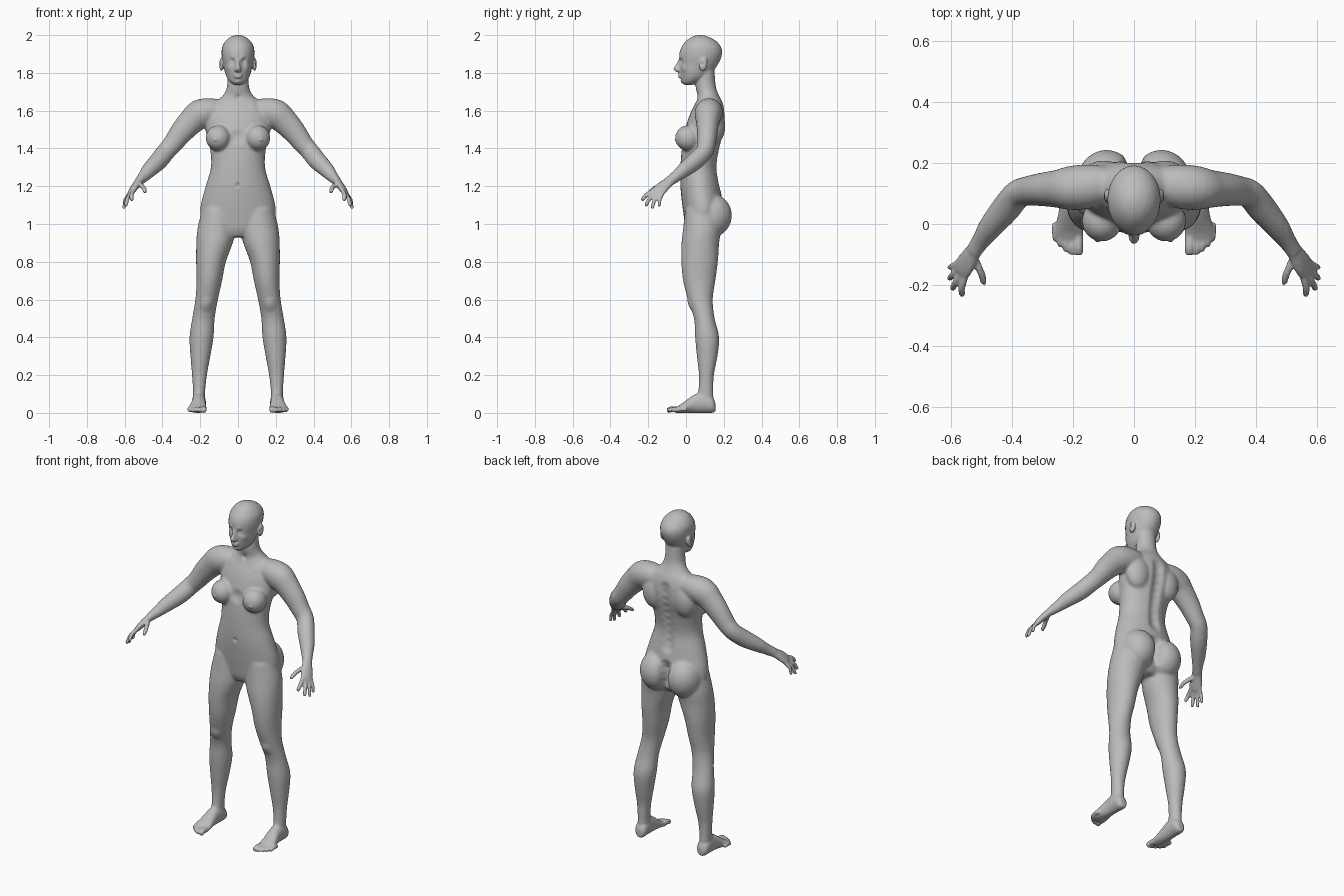
import bpy, bmesh, math
from mathutils import Vector, Matrix, kdtree

cube = bpy.data.objects.get("Cube")
if cube:
    bpy.data.objects.remove(cube, do_unlink=True)

bm = bmesh.new()
X, Y, Z = Vector((1, 0, 0)), Vector((0, 1, 0)), Vector((0, 0, 1))
SIDES = (1, -1)


def refine(rows, steps=4):
    """Smooth the rows of a section list with a Catmull-Rom spline."""
    out = []
    for i in range(len(rows) - 1):
        a, b = rows[max(i - 1, 0)], rows[i]
        c, d = rows[i + 1], rows[min(i + 2, len(rows) - 1)]
        for s in range(steps):
            t = s / steps
            out.append([q + .5 * t * (r - p + t * (2 * p - 5 * q + 4 * r - w + t * (3 * (q - r) + w - p)))
                        for p, q, r, w in zip(a, b, c, d)])
    return out + [list(rows[-1])]


def loft(rows, side=X, normal=None, mirror=1, count=28):
    """Closed tube through rows of (x, y, z, half width, half depth)."""
    rows = refine(rows)
    rings = []
    for i, (x, y, z, a, b) in enumerate(rows):
        ahead, behind = rows[min(i + 1, len(rows) - 1)], rows[max(i - 1, 0)]
        n = normal or (Vector(ahead[:3]) - Vector(behind[:3])).normalized()
        u = (side - n * side.dot(n)).normalized()
        v = n.cross(u)
        ring = []
        for k in range(count):
            t = math.tau * k / count
            p = Vector((x, y, z)) + u * a * math.cos(t) + v * b * math.sin(t)
            ring.append(bm.verts.new((p.x * mirror, p.y, p.z)))
        rings.append(ring)
    for r, s in zip(rings, rings[1:]):
        for k in range(count):
            j = (k + 1) % count
            bm.faces.new((r[k], r[j], s[j], s[k]))
    bm.faces.new(rings[0][::-1])
    bm.faces.new(rings[-1])


def stack(rows, **options):
    """Loft of level rings given as (z, half width, front y, back y)."""
    loft([(0, (f + b) / 2, z, w, (b - f) / 2) for z, w, f, b in rows], normal=Z, **options)


def ball(centre, size, tilt=0):
    m = Matrix.Translation(centre) @ Matrix.Rotation(tilt, 4, "X") @ Matrix.Diagonal((*size, 1))
    bmesh.ops.create_uvsphere(bm, u_segments=32, v_segments=20, radius=1, matrix=m)


def digit(base, bend, tip, r, mirror):
    """Finger or toe with a rounded end."""
    end = tip + (tip - bend).normalized() * r * .1
    near = tip.lerp(bend, .2)
    rows = [(base, r), (bend, r), (near, r * .9), (tip, r * .6), (end, r * .2)]
    loft([(*p, w, w) for p, w in rows], mirror=mirror, count=14)


# Torso and neck
stack([(.93, .07, .02, .14), (.97, .15, 0, .17), (1.03, .195, -.01, .19), (1.1, .198, -.02, .195),
       (1.2, .172, -.03, .18), (1.3, .144, -.03, .165), (1.4, .149, -.022, .18),
       (1.5, .172, -.005, .205), (1.58, .17, .02, .208), (1.64, .13, .05, .195),
       (1.68, .08, .06, .175), (1.73, .058, .05, .158), (1.82, .055, .06, .15)])

# Head, nose and lips
stack([(1.735, .018, -.005, .03), (1.75, .04, -.022, .07), (1.775, .059, -.027, .11),
       (1.81, .071, -.033, .145), (1.85, .079, -.034, .172), (1.88, .085, -.036, .186),
       (1.91, .087, -.034, .192), (1.94, .083, -.022, .184), (1.97, .065, .002, .158),
       (1.99, .04, .03, .12), (2, .012, .06, .09)])
stack([(1.803, .01, -.045, -.01), (1.812, .019, -.062, -.01), (1.824, .016, -.066, -.01),
       (1.85, .01, -.05, -.01), (1.88, .01, -.036, -.01)], count=16)
ball((0, -.031, 1.79), (.024, .012, .006))
ball((0, -.03, 1.778), (.021, .012, .007))

# Paired parts
for m in SIDES:
    ball((m * .088, .092, 1.845), (.011, .022, .036), -.2)      # ear
    ball((m * .105, .01, 1.455), (.066, .068, .068))            # breast
    ball((m * .09, .135, 1.045), (.098, .108, .115))            # buttock
    ball((m * .1, .15, 1.52), (.075, .058, .1))                 # shoulder blade

    # Leg
    loft([(.1, .085, 1.08, .09, .09), (.112, .085, .98, .102, .1), (.124, .076, .9, .097, .1),
          (.143, .072, .8, .079, .097), (.152, .07, .7, .068, .086), (.166, .076, .6, .06, .066),
          (.183, .097, .5, .06, .055), (.193, .112, .4, .064, .064), (.199, .112, .3, .053, .055),
          (.204, .108, .2, .04, .04), (.206, .105, .12, .033, .04), (.207, .1, .04, .032, .045)],
         normal=Z, mirror=m)

    # Foot and toes
    loft([(.205, .156, .03, .018, .022), (.206, .14, .042, .034, .042), (.207, .1, .055, .037, .055),
          (.208, .05, .05, .037, .05), (.212, 0, .033, .044, .033), (.215, -.03, .022, .05, .022),
          (.213, -.06, .014, .043, .014)], normal=-Y, mirror=m)
    for x, y, r in ((.182, -.1, .016), (.205, -.1, .011), (.224, -.09, .0105),
                    (.242, -.075, .01), (.259, -.055, .01)):
        digit(Vector((x, y + .06, .018)), Vector((x, y + .025, .02)), Vector((x - .002, y, .011)), r, m)

    # Arm
    loft([(.06, .135, 1.6, .05, .05), (.13, .125, 1.598, .07, .068), (.2, .118, 1.582, .073, .078),
          (.25, .115, 1.54, .062, .07), (.3, .113, 1.485, .055, .062), (.345, .108, 1.425, .049, .053),
          (.38, .098, 1.385, .046, .05), (.42, .05, 1.335, .047, .049), (.465, -.005, 1.29, .04, .042),
          (.5, -.055, 1.25, .03, .031), (.525, -.09, 1.225, .028, .023)], side=Y, mirror=m)

    # Hand
    across = Vector((.4, .85, -.3)).normalized()
    loft([(.515, -.075, 1.235, .026, .022), (.535, -.105, 1.212, .032, .02), (.552, -.132, 1.188, .038, .018),
          (.566, -.153, 1.166, .037, .014), (.571, -.16, 1.16, .03, .008)], side=across, mirror=m, count=20)
    knuckle = Vector((.565, -.15, 1.166))
    tips = ((.562, -.234, 1.125), (.594, -.214, 1.095), (.605, -.18, 1.081), (.604, -.142, 1.092))
    for i, tip in enumerate(tips):
        base = knuckle + across * (i - 1.5) * .019
        tip = Vector(tip)
        bend = base.lerp(tip, .5) + Vector((.006, -.005, .005))
        digit(base, bend, tip, .0115 - .0006 * i, m)
    digit(Vector((.525, -.11, 1.21)), Vector((.5, -.157, 1.195)), Vector((.488, -.2, 1.165)), .013, m)

bmesh.ops.recalc_face_normals(bm, faces=bm.faces)
mesh = bpy.data.meshes.new("body")
bm.to_mesh(mesh)
bm.free()
body = bpy.data.objects.new("body", mesh)
bpy.context.collection.objects.link(body)


def bake(obj):
    """Replace the mesh with its modified result."""
    graph = bpy.context.evaluated_depsgraph_get()
    obj.data = bpy.data.meshes.new_from_object(obj.evaluated_get(graph))
    obj.modifiers.clear()


# Fuse all parts into one skin
fuse = body.modifiers.new("fuse", "REMESH")
fuse.mode = "VOXEL"
fuse.voxel_size = .0055
bake(body)

# Soften the joins, keeping hands, feet and face crisp
soft = body.vertex_groups.new(name="soft")
soft.add([v.index for v in body.data.vertices
          if .1 < v.co.z < 1.73 and abs(v.co.x) < .5], 1, "REPLACE")
for name, group, turns in (("blend", "soft", 22), ("polish", "", 3)):
    mod = body.modifiers.new(name, "SMOOTH")
    mod.factor = .5
    mod.iterations = turns
    mod.vertex_group = group
bake(body)

# Sculpted detail: (centre, radius, push)
strokes = [
    ((.034, -.03, 1.86), .024, (0, .012, 0)),        # eye socket
    ((.034, -.02, 1.859), .014, (0, -.006, 0)),      # eyelid
    ((.03, -.034, 1.884), .018, (0, -.004, 0)),      # brow
    ((.05, -.012, 1.825), .025, (.002, -.004, 0)),   # cheekbone
    ((.095, .085, 1.848), .014, (-.008, 0, 0)),      # ear hollow
    ((.122, -.055, 1.445), .014, (.001, -.006, 0)),  # chest point
    ((.166, .012, .57), .05, (0, -.008, 0)),         # kneecap
    ((.09, .04, 1.635), .04, (0, -.006, .002)),      # collarbone
    ((0, -.03, 1.205), .018, (0, .007, 0)),          # navel
    ((0, -.022, 1.752), .02, (0, -.005, 0)),         # chin
    ((0, .055, 1.67), .025, (0, .008, 0)),           # throat hollow
    ((0, -.01, 1.46), .05, (0, .01, 0)),             # breastbone
]
strokes += [((0, .175 + .03 * i / 8, 1.22 + .045 * i), .05, (0, -.012, 0)) for i in range(9)]  # spine
strokes += [((0, .2, 1 + .035 * i), .05, (0, -.018, 0)) for i in range(4)]                     # cleft
verts = body.data.vertices
tree = kdtree.KDTree(len(verts))
for v in verts:
    tree.insert(v.co, v.index)
tree.balance()
for centre, radius, push in strokes:
    for m in (SIDES if centre[0] else (1,)):
        flip = Vector((m, 1, 1))
        for _, index, dist in tree.find_range(Vector(centre) * flip, radius):
            verts[index].co += Vector(push) * flip * (1 - (dist / radius) ** 2) ** 2
for v in verts:
    v.co.z = max(v.co.z, 0)

# Plain grey skin
grey = bpy.data.materials.new("plain grey")
grey.use_nodes = True
grey.diffuse_color = (.5, .5, .5, 1)
grey.node_tree.nodes["Principled BSDF"].inputs["Base Color"].default_value = (.5, .5, .5, 1)
body.data.materials.clear()
body.data.materials.append(grey)
for p in body.data.polygons:
    p.use_smooth = True
